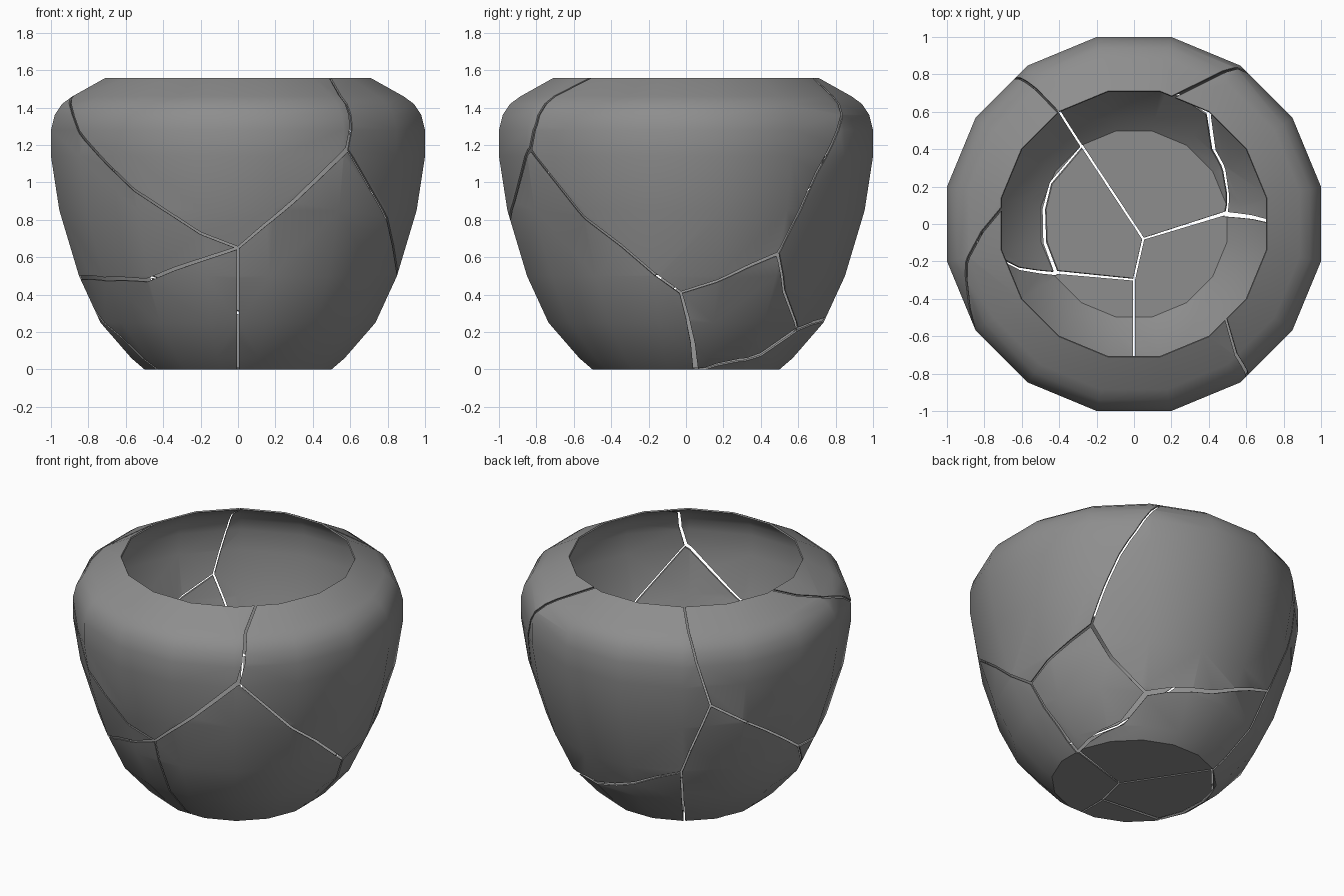
import bpy, bmesh, math
from mathutils import Vector

if "Cube" in bpy.data.objects:
    bpy.data.objects.remove(bpy.data.objects["Cube"])

SIDES = 16
STEP = 2 * math.pi / SIDES
# bowl profile: (height, distance to flat side)
PROFILE = [(0, .50), (.06, .57), (.25, .735), (.5, .85), (.85, .955), (1.14, 1.0),
           (1.28, 1.0), (1.36, .98), (1.42, .94), (1.46, .885), (1.558, .71)]


def radius(z):
    for (z0, r0), (z1, r1) in zip(PROFILE, PROFILE[1:]):
        if z <= z1:
            return r0 + (r1 - r0) * (z - z0) / (z1 - z0)
    return PROFILE[-1][1]


def new_object(name, bm):
    bmesh.ops.recalc_face_normals(bm, faces=bm.faces[:])
    me = bpy.data.meshes.new(name)
    bm.to_mesh(me)
    bm.free()
    ob = bpy.data.objects.new(name, me)
    bpy.context.collection.objects.link(ob)
    return ob


# thin sixteen-sided bowl with an open rim and a flat base
bm = bmesh.new()
rings = []
for z, r in PROFILE:
    rc = r / math.cos(STEP / 2)
    rings.append([bm.verts.new((rc * math.cos((k + .5) * STEP), rc * math.sin((k + .5) * STEP), z))
                  for k in range(SIDES)])
for a, b in zip(rings, rings[1:]):
    for k in range(SIDES):
        j = (k + 1) % SIDES
        bm.faces.new((a[k], a[j], b[j], b[k]))
bm.faces.new(rings[0][::-1])
bowl = new_object("cracked_bowl", bm)
sol = bowl.modifiers.new("shell", 'SOLIDIFY')
sol.thickness = .01
sol.offset = -1

# dark grey clay
clay = bpy.data.materials.new("dark_clay")
clay.diffuse_color = (.27, .27, .27, 1)
clay.use_nodes = True
clay.node_tree.nodes["Principled BSDF"].inputs["Base Color"].default_value = clay.diffuse_color
bowl.data.materials.append(clay)

# cracks in the wall: start width, end width, then (angle, height) points
WALL = [
    (.012, .008, [(-90, .65), (-90, 0)]),
    (.012, .014, [(-90, .65), (-102.6, .73), (-124.5, .96), (-154, 1.36), (-167, 1.44), (-187, 1.56)]),
    (.014, .026, [(-90, .65), (-125, .48), (-180, .50)]),
    (.012, .024, [(-90, .65), (-72, .9), (-55, 1.17)]),
    (.012, .014, [(-55, 1.17), (-35, .82), (-10, .5), (-2, .41)]),
    (.02, .012, [(-55, 1.17), (-53, 1.3), (-52, 1.46), (-46, 1.56)]),
    (.012, .018, [(-2, .41), (13.6, .49), (33, .62)]),
    (.012, .026, [(-2, .41), (6, 0)]),
    (.02, .014, [(33, .62), (40, .42), (56, .22)]),
    (.014, .016, [(33, .62), (45, 1.05), (57, 1.36), (62, 1.46), (73, 1.56)]),
    (.032, .016, [(56, .22), (43, .08), (6, 0)]),
    (.03, .012, [(56, .22), (90, .3), (123, .5)]),
    (.012, .012, [(123, .5), (134, 1.0)]),
    (.012, .012, [(134, 1.0), (180, .5)]),
    (.012, .01, [(134, 1.0), (126, 1.46), (124, 1.56)]),
    (.012, .012, [(123, .5), (124, 0)]),
    (.012, .02, [(-180, .5), (-148, 0)]),
]
# cracks in the floor: start width, end width, then (x, y) points
FLOOR = [
    (.01, .01, [(0, -.5), (0, -.3)]),
    (.012, .012, [(0, -.3), (.05, -.08)]),
    (.012, .018, [(0, -.3), (-.42, -.26)]),
    (.01, .02, [(.05, -.08), (.5, .06)]),
    (.012, .012, [(.05, -.08), (-.28, .42)]),
    (.02, .012, [(-.42, -.26), (-.48, -.1), (-.485, .08), (-.45, .22), (-.28, .42)]),
]


def wall_path(points):
    path = []
    for (a0, z0), (a1, z1) in zip(points, points[1:]):
        n = max(1, round(max(abs(a1 - a0) / 12, abs(z1 - z0) / .16)))
        for i in range(n):
            path.append((a0 + (a1 - a0) * i / n, z0 + (z1 - z0) * i / n))
    path.append(points[-1])
    return [Vector((radius(z) * math.cos(math.radians(a)), radius(z) * math.sin(math.radians(a)), z))
            for a, z in path]


def ribbon(bm, path, w0, w1):
    """Blade following the path, standing through the shell."""
    hub = Vector((0, 0, .75))
    path = path[:]
    path[0] = path[0] + (path[0] - path[1]).normalized() * w0 * .4
    end = .04 if path[-1].z > 1.5 else w1 * .4
    path[-1] = path[-1] + (path[-1] - path[-2]).normalized() * end
    prev = None
    for i, p in enumerate(path):
        width = w0 + (w1 - w0) * i / (len(path) - 1)
        t = path[min(i + 1, len(path) - 1)] - path[max(i - 1, 0)]
        n = (p - hub).normalized()
        s = n.cross(t).normalized() * width / 2
        sec = [bm.verts.new(p + s * a + n * b) for a, b in
               ((-1, -.09), (1, -.09), (1, .09), (-1, .09))]
        if prev is None:
            bm.faces.new(sec[::-1])
        else:
            for k in range(4):
                j = (k + 1) % 4
                bm.faces.new((prev[k], prev[j], sec[j], sec[k]))
        prev = sec
    bm.faces.new(prev)


# cut the cracks through the shell
bm = bmesh.new()
for w0, w1, pts in WALL:
    ribbon(bm, wall_path(pts), w0, w1)
for w0, w1, pts in FLOOR:
    ribbon(bm, [Vector((x, y, 0)) for x, y in pts], w0, w1)
blades = new_object("crack_cutter", bm)
blades.hide_render = True
cut = bowl.modifiers.new("cracks", 'BOOLEAN')
cut.operation = 'DIFFERENCE'
cut.solver = 'EXACT'
cut.use_self = True
cut.object = blades

bpy.context.view_layer.objects.active = bowl
bowl.select_set(True)
blades.select_set(False)
for m in list(bowl.modifiers):
    bpy.ops.object.modifier_apply(modifier=m.name)
bpy.data.objects.remove(blades)
bpy.ops.object.shade_smooth_by_angle(angle=math.radians(40))
